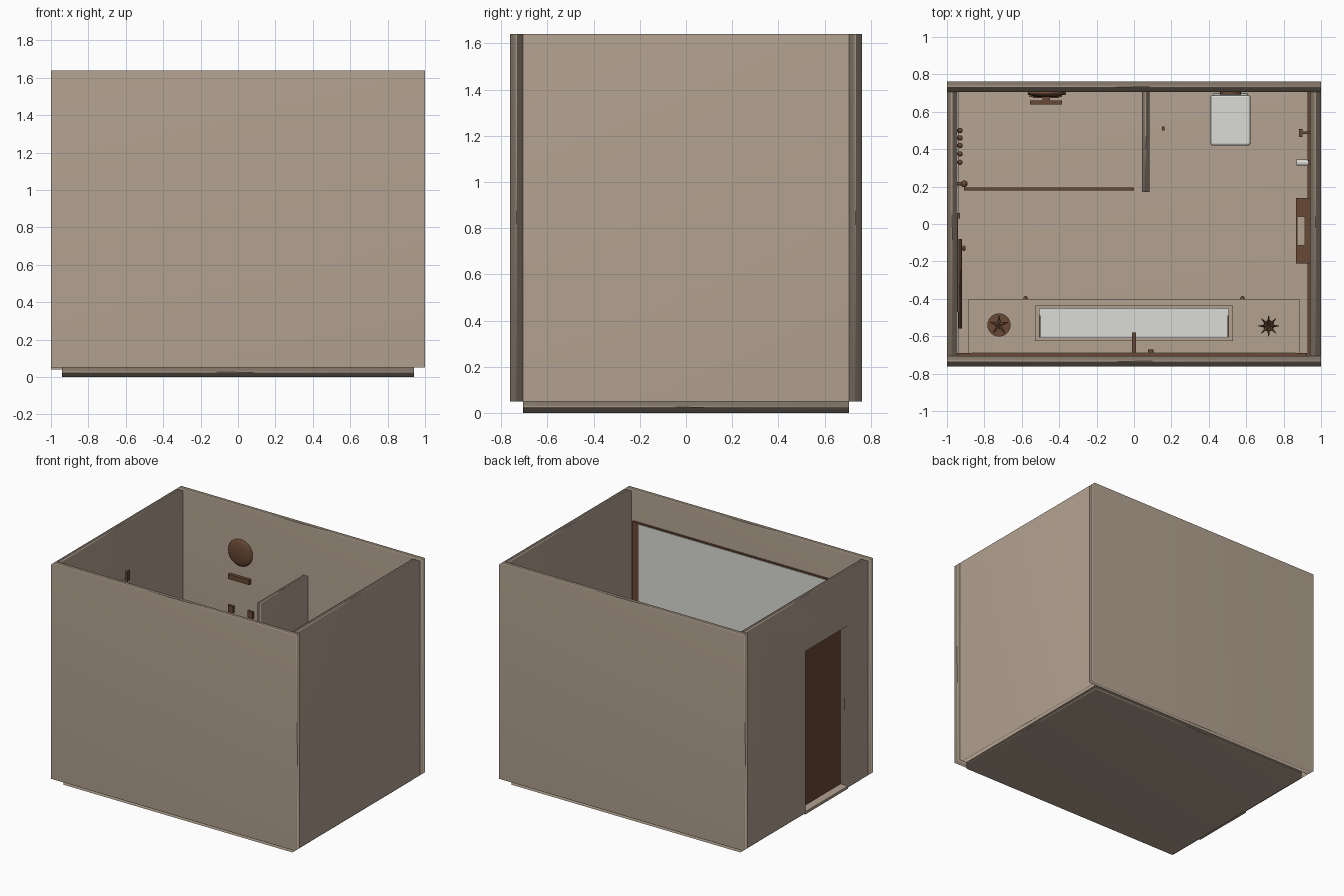
import bpy, bmesh, math
from mathutils import Vector, Matrix

cube = bpy.data.objects.get("Cube")
if cube:
    bpy.data.objects.remove(cube, do_unlink=True)


def material(name, rgb):
    m = bpy.data.materials.new(name)
    m.use_nodes = True
    m.diffuse_color = (*rgb, 1)
    node = next(n for n in m.node_tree.nodes if n.type == 'BSDF_PRINCIPLED')
    node.inputs["Base Color"].default_value = (*rgb, 1)
    return m


PLASTER = material("plaster_beige", (0.45, 0.36, 0.28))
WOOD = material("dark_wood", (0.14, 0.065, 0.035))
WHITE = material("ceramic_white", (0.71, 0.72, 0.68))


def finish(name, bm, mat, smooth=False):
    bmesh.ops.recalc_face_normals(bm, faces=bm.faces)
    for f in bm.faces:
        f.smooth = smooth
    mesh = bpy.data.meshes.new(name)
    bm.to_mesh(mesh)
    bm.free()
    mesh.materials.append(mat)
    ob = bpy.data.objects.new(name, mesh)
    bpy.context.collection.objects.link(ob)
    return ob


def soft(ob):
    # Area weighted normals: broad faces stay flat, thin edges look rounded
    for p in ob.data.polygons:
        p.use_smooth = True
    ob.modifiers.new("weighted", 'WEIGHTED_NORMAL').mode = 'FACE_AREA'
    return ob


def box(name, xs, ys, zs, mat=PLASTER):
    bm = bmesh.new()
    size = [b - a for a, b in (xs, ys, zs)]
    mid = [(a + b) / 2 for a, b in (xs, ys, zs)]
    bmesh.ops.create_cube(bm, size=1, matrix=Matrix.Translation(mid) @ Matrix.Diagonal((*size, 1)))
    return finish(name, bm, mat)


def rod(name, start, end, r1, r2, mat=WOOD, sides=16):
    a, b = Vector(start), Vector(end)
    d = b - a
    bm = bmesh.new()
    bmesh.ops.create_cone(bm, cap_ends=True, segments=sides, radius1=r1, radius2=r2, depth=d.length,
                          matrix=Matrix.Translation((a + b) / 2) @ d.to_track_quat('Z', 'Y').to_matrix().to_4x4())
    return finish(name, bm, mat)


def ball(name, centre, radii, mat=WOOD):
    bm = bmesh.new()
    bmesh.ops.create_uvsphere(bm, u_segments=24, v_segments=12, radius=1,
                              matrix=Matrix.Translation(centre) @ Matrix.Diagonal((*radii, 1)))
    return finish(name, bm, mat, True)


# Room shell
TOP, FLOOR = 1.64, 0.05
soft(box("floor", (-0.94, 0.94), (-0.705, 0.705), (0, FLOOR)))
soft(box("front_wall", (-1, 1), (-0.763, -0.705), (FLOOR, TOP)))
soft(box("back_wall", (-1, 1), (0.705, 0.763), (FLOOR, TOP)))
soft(box("left_wall", (0.94, 1), (-0.705, 0.705), (FLOOR, TOP)))
soft(box("partition", (0.043, 0.083), (0.17, 0.705), (FLOOR, 1.28)))

# Right wall with a doorway
bm = bmesh.new()
outline = [(-0.705, FLOOR), (-0.47, FLOOR), (-0.47, 1.25), (0.03, 1.25),
           (0.03, FLOOR), (0.705, FLOOR), (0.705, TOP), (-0.705, TOP)]
face = bm.faces.new([bm.verts.new((-1, y, z)) for y, z in outline])
new = bmesh.ops.extrude_face_region(bm, geom=[face])["geom"]
bmesh.ops.translate(bm, vec=(0.055, 0, 0), verts=[v for v in new if isinstance(v, bmesh.types.BMVert)])
soft(finish("right_wall", bm, PLASTER))
box("threshold", (-1, -0.94), (-0.47, 0.03), (0.04, 0.06))

# Sliding door
soft(box("door_leaf", (-0.938, -0.92), (-0.56, -0.08), (0.055, 1.27), WOOD))
ball("door_knob", (-0.91, -0.13, 0.62), (0.01, 0.015, 0.015))
box("light_switch", (-0.945, -0.93), (0.03, 0.06), (1.23, 1.3), WOOD)

# Vanity with trough basin
COUNTER = 0.55
for s, side in ((-1, "right"), (1, "left")):
    box(f"{side}_cabinet", sorted((s * 0.53, s * 0.885)), (-0.705, -0.4), (FLOOR, COUNTER))
    ball(f"{side}_cabinet_knob", (s * 0.58, -0.397, 0.42), (0.012, 0.012, 0.012))
    box(f"{side}_basin_end", sorted((s * 0.505, s * 0.528)), (-0.625, -0.435), (COUNTER, 0.6))
    box(f"{side}_basin_clip", sorted((s * 0.5, s * 0.508)), (-0.605, -0.49), (COUNTER, 0.59), WOOD)
box("middle_cabinet", (-0.53, 0.53), (-0.705, -0.405), (FLOOR, COUNTER))
box("basin_front", (-0.528, 0.528), (-0.452, -0.435), (COUNTER, 0.6))
box("basin_back", (-0.528, 0.528), (-0.625, -0.608), (COUNTER, 0.6))
box("basin_bottom", (-0.505, 0.505), (-0.608, -0.452), (COUNTER, 0.558), WHITE)
box("tap_spout", (-0.01, 0.01), (-0.7, -0.58), (0.68, 0.7), WOOD)
rod("tap_handle", (0.09, -0.7, 0.69), (0.09, -0.67, 0.69), 0.014, 0.014)

# Mirror over the vanity
box("mirror_frame", (-0.945, 0.925), (-0.705, -0.69), (0.64, 1.425), WOOD)
box("mirror_glass", (-0.87, 0.87), (-0.69, -0.686), (0.65, 1.418), WHITE)

# Ornaments on the vanity
rod("round_bowl", (-0.722, -0.54, COUNTER), (-0.722, -0.54, 0.6), 0.04, 0.062, sides=24)
for i in range(5):
    a = math.radians(90 + 72 * i)
    rod("bowl_petal", (-0.722, -0.54, 0.602),
        (-0.722 + 0.05 * math.cos(a), -0.54 + 0.05 * math.sin(a), 0.61), 0.014, 0.002, sides=6)
rod("plant_pot", (0.72, -0.545, COUNTER), (0.72, -0.545, 0.61), 0.022, 0.03)
for i in range(8):
    a = math.radians(45 * i)
    rod("plant_leaf", (0.72, -0.545, 0.61),
        (0.72 + 0.055 * math.cos(a), -0.545 + 0.055 * math.sin(a), 0.65), 0.012, 0.002, sides=6)

# Shower fittings on the back wall
ball("shower_head", (-0.47, 0.7, 1.31), (0.1, 0.022, 0.1))
box("shower_shelf", (-0.56, -0.385), (0.68, 0.705), (1.1, 1.135), WOOD)
for x in (-0.545, -0.385):
    box("shower_control", (x - 0.022, x + 0.022), (0.69, 0.705), (0.85, 0.9), WOOD)
box("spout_plate", (-0.54, -0.4), (0.675, 0.69), (0.68, 0.71), WOOD)
box("spout_stem", (-0.49, -0.45), (0.65, 0.705), (0.68, 0.71), WOOD)
box("spout_bar", (-0.555, -0.385), (0.64, 0.66), (0.68, 0.71), WOOD)
box("shower_sill", (-0.91, 0), (0.18, 0.195), (FLOOR, 0.08), WOOD)

# Hooks on the right wall
for y in (0.5, 0.46, 0.42, 0.375, 0.33):
    rod("hook_stem", (-0.947, y, 0.86), (-0.93, y, 0.86), 0.007, 0.007)
    ball("hook_ball", (-0.93, y, 0.86), (0.014, 0.014, 0.014))
rod("robe_peg", (-0.947, 0.215, 0.86), (-0.905, 0.215, 0.86), 0.009, 0.009)
ball("robe_peg_ball", (-0.908, 0.215, 0.86), (0.018, 0.018, 0.018))

# Toilet
lid = box("toilet_lid", (0.41, 0.622), (0.42, 0.69), (0.31, 0.335), WHITE)
bowl = box("toilet_bowl", (0.42, 0.612), (0.43, 0.7), (FLOOR, 0.31), WHITE)
for v in bowl.data.vertices:
    if v.co.z < 0.1:
        v.co.x = 0.516 + (v.co.x - 0.516) * 0.7
        v.co.y = 0.7 + (v.co.y - 0.7) * 0.7
for ob in (lid, bowl):
    bevel = ob.modifiers.new("bevel", 'BEVEL')
    bevel.width, bevel.segments = 0.01, 2
rod("flush_plate", (0.516, 0.705, 0.6), (0.516, 0.692, 0.6), 0.055, 0.055, sides=24)
box("brush_handle", (0.15, 0.162), (0.5, 0.52), (FLOOR, 0.3), WOOD)

# Left wall fittings
box("left_skirting", (0.927, 0.94), (-0.705, 0.705), (FLOOR, 0.12), WOOD)
box("towel_shelf", (0.865, 0.94), (-0.21, 0.14), (0.7, 0.73), WOOD)
box("folded_towel", (0.872, 0.915), (-0.115, 0.04), (0.73, 0.77))
rod("paper_roll", (0.868, 0.328, 0.4), (0.93, 0.328, 0.4), 0.016, 0.016, WHITE)
box("paper_holder", (0.925, 0.94), (0.315, 0.341), (0.39, 0.41), WOOD)
box("wall_bracket", (0.882, 0.9), (0.465, 0.508), (0.5, 0.53), WOOD)
box("wall_bracket_arm", (0.9, 0.94), (0.48, 0.495), (0.505, 0.525), WOOD)
